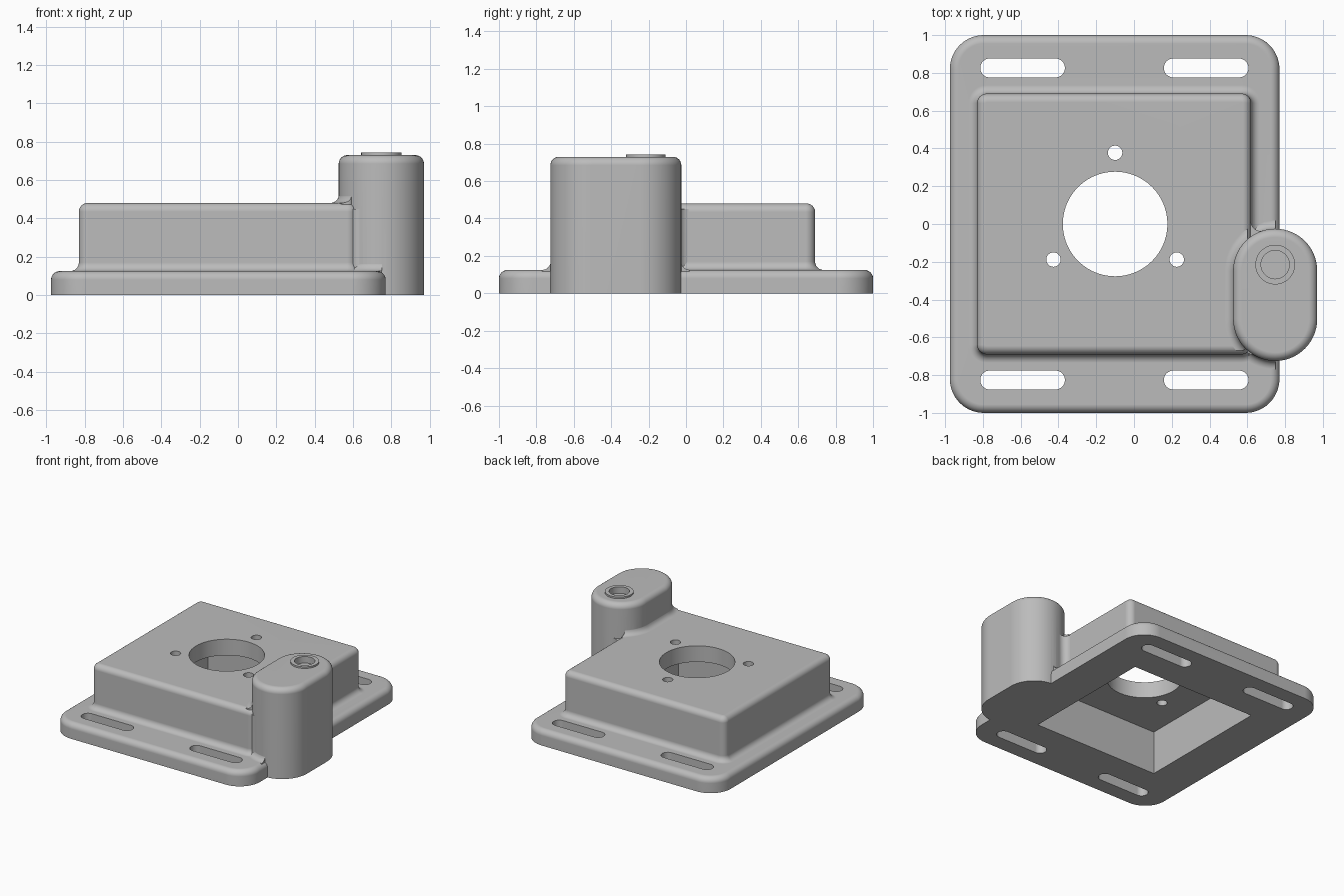
import bpy, bmesh
from math import sin, cos, pi, radians

if "Cube" in bpy.data.objects:
    bpy.data.objects.remove(bpy.data.objects["Cube"])

R = 0.045      # edge and fillet radius
STEPS = 6      # segments per fillet

grey = bpy.data.materials.new("grey metal")
grey.use_nodes = True
color = (0.5, 0.5, 0.5, 1)
grey.diffuse_color = color
grey.node_tree.nodes["Principled BSDF"].inputs["Base Color"].default_value = color


def solid(name, rings):
    """Closed body skinned through a stack of matching rings."""
    bm = bmesh.new()
    loops = [[bm.verts.new(p) for p in ring] for ring in rings]
    for low, high in zip(loops, loops[1:]):
        for i in range(len(low)):
            bm.faces.new((low[i - 1], low[i], high[i], high[i - 1]))
    bm.faces.new(loops[0][::-1])
    bm.faces.new(loops[-1])
    bmesh.ops.remove_doubles(bm, verts=bm.verts, dist=1e-5)
    bmesh.ops.recalc_face_normals(bm, faces=bm.faces)
    mesh = bpy.data.meshes.new(name)
    bm.to_mesh(mesh)
    bm.free()
    mesh.materials.append(grey)
    ob = bpy.data.objects.new(name, mesh)
    bpy.context.collection.objects.link(ob)
    return ob


def rounded(shape, offset, z, seg=14):
    """Rounded rectangle outline (centre, half sizes, corner radius)."""
    cx, cy, hx, hy, r = shape
    ring = []
    for k, (sx, sy) in enumerate([(1, 1), (-1, 1), (-1, -1), (1, -1)]):
        for i in range(seg + 1):
            a = (k + i / seg) * pi / 2
            ring.append((cx + sx * (hx - r) + (r + offset) * cos(a),
                         cy + sy * (hy - r) + (r + offset) * sin(a), z))
    return ring


def loft(name, shape, levels):
    return solid(name, [rounded(shape, off, z) for off, z in levels])


def round_top(top):
    angles = [i / STEPS * pi / 2 for i in range(STEPS + 1)]
    return [(-R * (1 - cos(t)), top - R + R * sin(t)) for t in angles]


def flare(base):
    angles = [i / STEPS * pi / 2 for i in range(STEPS + 1)]
    return [(R * (1 - sin(t)), base + R * (1 - cos(t))) for t in angles]


def combine(target, tool, operation):
    mod = target.modifiers.new(operation.title(), 'BOOLEAN')
    mod.operation, mod.solver, mod.object = operation, 'EXACT', tool
    bpy.context.view_layer.objects.active = target
    bpy.ops.object.modifier_apply(modifier=mod.name)
    bpy.data.objects.remove(tool)


def drill(name, x, y, radius, z0, z1):
    return loft(name, (x, y, radius, radius, radius), [(0, z0), (0, z1)])


PLATE = (-0.1025, 0, 0.8725, 1.0, 0.18)
BOX = (-0.105, 0, 0.725, 0.69, 0.05)
TOWER = (0.7475, -0.375, 0.2225, 0.35, 0.2225)
PLATE_TOP, BOX_TOP, TOWER_TOP = 0.125, 0.48, 0.73

# Base plate, raised box and tower
housing = loft("housing", PLATE, [(0, 0)] + round_top(PLATE_TOP))
box = loft("raised_box", BOX, [(R, 0.05)] + flare(PLATE_TOP) + round_top(BOX_TOP))
tower = loft("tower", TOWER, [(0, 0)] + round_top(TOWER_TOP))
parts = [box, tower]

# Concave collars where the tower rises from the plate and the box
for name, limit, base in (("plate_collar", PLATE, PLATE_TOP), ("box_collar", BOX, BOX_TOP)):
    curve = [(off - 0.001, z) for off, z in flare(base)]
    collar = loft(name, TOWER, [(R, base - 0.06)] + curve + [(-0.03, base + R)])
    clip = loft(name + "_clip", limit, [(-0.02, base - 0.2), (-0.02, base + 0.2)])
    combine(collar, clip, 'INTERSECT')
    parts.append(collar)

# Vertical fillets between the box sides and the tower
for name, cx, cy, start, end, inner in (
        ("side_fillet", 0.67, 0.0137, 180, 286.5, [(0.7, -0.15), (0.58, -0.15), (0.58, 0.0137)]),
        ("front_fillet", 0.614, -0.74, 90, 60.6, [(0.7, -0.6), (0.56, -0.6), (0.6, -0.68)])):
    arc = [radians(start + (end - start) * i / 8) for i in range(9)]
    plan = [(cx + 0.0505 * cos(a), cy + 0.0505 * sin(a)) for a in arc] + inner
    parts.append(solid(name, [[(x, y, z) for x, y in plan] for z in (0.06, 0.45)]))

# Raised ring on the tower
parts.append(drill("tower_ring", 0.7475, -0.215, 0.105, 0.6, 0.743))

for part in parts:
    combine(housing, part, 'UNION')

# Hollow underside, central bore and blind tower hole
cuts = [loft("cavity", (-0.1, 0, 0.555, 0.555, 0), [(0, -0.1), (0, 0.35)]),
        drill("bore", -0.1, 0, 0.277, 0.2, 0.6),
        drill("tower_hole", 0.7475, -0.215, 0.075, 0.69, 0.9)]

# Three screw holes around the bore
for k in range(3):
    a = radians(90 + 120 * k)
    cuts.append(drill("screw_hole", -0.1 + 0.377 * cos(a), 0.377 * sin(a), 0.038, 0.2, 0.6))

# Four mounting slots
for x in (-0.59, 0.382):
    for y in (-0.826, 0.826):
        cuts.append(loft("slot", (x, y, 0.224, 0.05, 0.05), [(0, -0.1), (0, 0.3)]))

for cut in cuts:
    combine(housing, cut, 'DIFFERENCE')

# Smooth fillets with crisp flat faces
bpy.ops.object.select_all(action='DESELECT')
housing.select_set(True)
bpy.context.view_layer.objects.active = housing
bpy.ops.object.shade_smooth_by_angle(angle=radians(30))
weighted = housing.modifiers.new("Weighted normals", 'WEIGHTED_NORMAL')
weighted.keep_sharp = True
